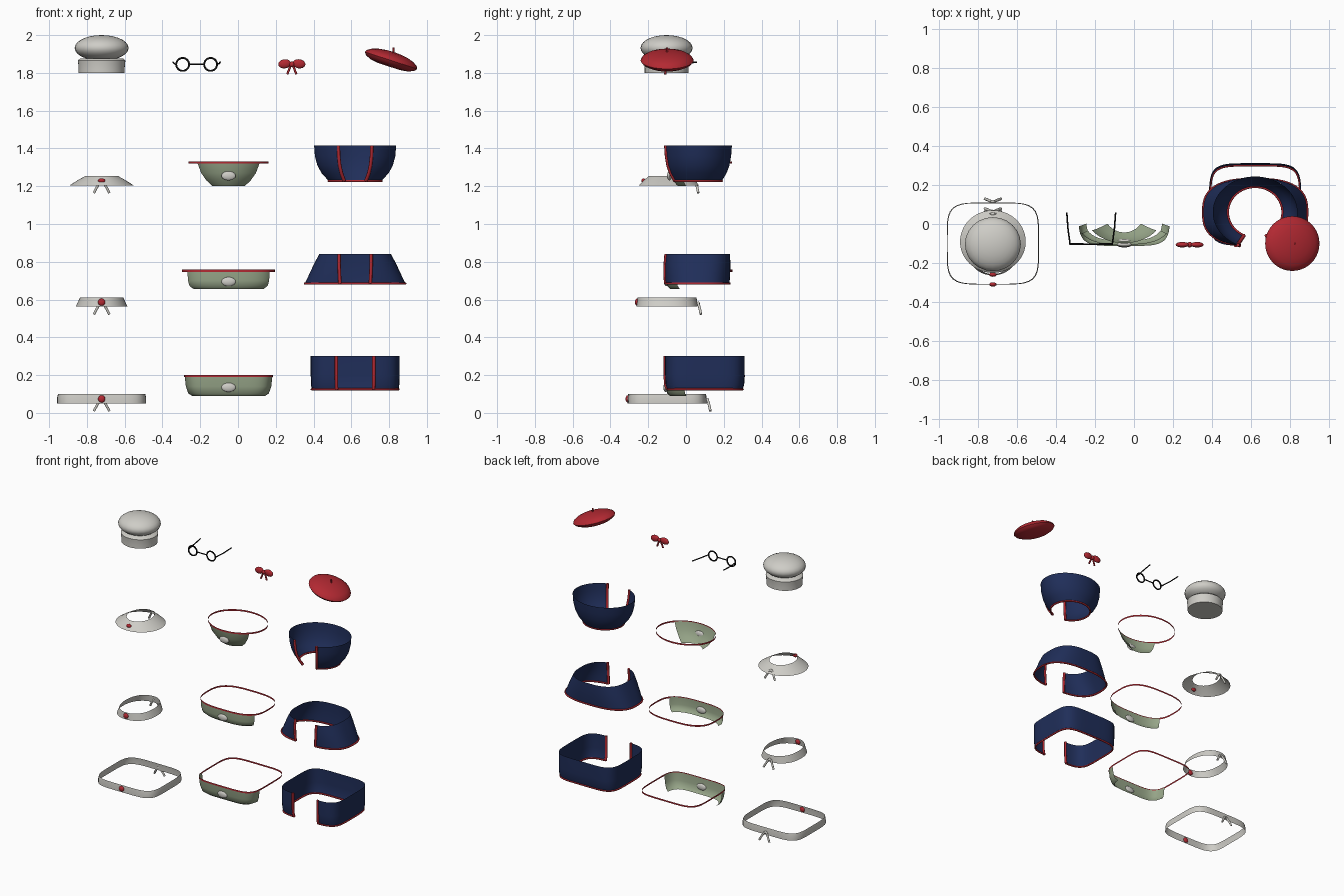
import bpy
import bmesh
from math import sin, cos, pi, radians
from mathutils import Matrix, Vector

if "Cube" in bpy.data.objects:
    bpy.data.objects.remove(bpy.data.objects["Cube"])


def material(name, colour):
    m = bpy.data.materials.new(name)
    m.use_nodes = True
    m.diffuse_color = (*colour, 1)
    m.node_tree.nodes["Principled BSDF"].inputs["Base Color"].default_value = (*colour, 1)
    return m


WHITE = material("off white", (0.62, 0.61, 0.57))
RED = material("red", (0.45, 0.022, 0.032))
NAVY = material("navy", (0.014, 0.027, 0.10))
GREEN = material("sage green", (0.31, 0.38, 0.25))
BLACK = material("black", (0.006, 0.006, 0.006))


def finish(name, bm, mat):
    mesh = bpy.data.meshes.new(name)
    bm.to_mesh(mesh)
    bm.free()
    obj = bpy.data.objects.new(name, mesh)
    bpy.context.collection.objects.link(obj)
    mesh.materials.append(mat)
    bpy.ops.object.select_all(action='DESELECT')
    bpy.context.view_layer.objects.active = obj
    obj.select_set(True)
    bpy.ops.object.shade_smooth_by_angle(angle=radians(40))
    return obj


def outline(centre, row, n, degrees):
    """Point on a superellipse, with the angle measured from the front."""
    z, rx, ry = row[:3]
    a = radians(degrees)
    k = (abs(sin(a)) ** n + abs(cos(a)) ** n) ** (-1 / n)
    return Vector((centre[0] + rx * k * sin(a), centre[1] - ry * k * cos(a), z))


def loft(name, mat, centre, rows, n, spans, steps=72):
    """Open cloth surface through stacked outlines, each with its own angle span."""
    bm = bmesh.new()
    grid = [[bm.verts.new(outline(centre, row, n, a + (b - a) * i / steps))
             for i in range(steps + 1)] for row, (a, b) in zip(rows, spans)]
    for low, high in zip(grid, grid[1:]):
        for i in range(steps):
            bm.faces.new((low[i], low[i + 1], high[i + 1], high[i]))
    bmesh.ops.remove_doubles(bm, verts=bm.verts, dist=1e-5)
    return finish(name, bm, mat)


def tube(name, mat, points, radius, cyclic=False):
    curve = bpy.data.curves.new(name, 'CURVE')
    curve.dimensions = '3D'
    curve.bevel_depth = radius
    curve.bevel_resolution = 2
    curve.use_fill_caps = True
    spline = curve.splines.new('POLY')
    spline.points.add(len(points) - 1)
    for p, co in zip(spline.points, points):
        p.co = (*co, 1)
    spline.use_cyclic_u = cyclic
    obj = bpy.data.objects.new(name, curve)
    bpy.context.collection.objects.link(obj)
    curve.materials.append(mat)


def ellipsoid(name, mat, centre, size, tilt=0):
    bm = bmesh.new()
    bmesh.ops.create_uvsphere(bm, u_segments=24, v_segments=14, radius=1)
    bm.transform(Matrix.Translation(centre) @ Matrix.Rotation(radians(tilt), 4, 'Y')
                 @ Matrix.Diagonal((*size, 1)))
    return finish(name, bm, mat)


def lathe(name, mat, centre, profile, tilt=0, squash=1, steps=40):
    """Spin a (radius, height) profile that starts and ends on the axis."""
    bm = bmesh.new()
    rings = [[bm.verts.new((r * cos(2 * pi * i / steps), r * squash * sin(2 * pi * i / steps), z))
              for i in range(steps)] for r, z in profile]
    for low, high in zip(rings, rings[1:]):
        for i in range(steps):
            j = (i + 1) % steps
            bm.faces.new((low[i], low[j], high[j], high[i]))
    bmesh.ops.remove_doubles(bm, verts=bm.verts, dist=1e-5)
    bm.transform(Matrix.Translation(centre) @ Matrix.Rotation(radians(tilt), 4, 'Y'))
    return finish(name, bm, mat)


# Tall hat: band with a puffed crown
hat = (-0.722, -0.103, 1.80)
lathe("hat_band", WHITE, hat, [(0, 0), (0.122, 0), (0.122, 0.025), (0.124, 0.05),
                               (0.126, 0.066), (0.115, 0.075), (0, 0.08)], squash=0.95)
ellipsoid("hat_crown", WHITE, (hat[0], hat[1], 1.932), (0.143, 0.138, 0.068))

# Neck bands: each has a front gem and two tails behind
BANDS = {
    "round": ((-0.722, -0.09), 2, [(1.205, 0.168, 0.16), (1.23, 0.13, 0.135), (1.255, 0.085, 0.105)]),
    "oval": ((-0.722, -0.10), 2.2, [(0.562, 0.137, 0.162), (0.61, 0.115, 0.156)]),
    "square": ((-0.722, -0.10), 5, [(0.05, 0.236, 0.21), (0.08, 0.236, 0.209), (0.1, 0.231, 0.206)]),
}
for label, (centre, n, rows) in BANDS.items():
    loft(label + "_neck_band", WHITE, centre, rows, n, [(0, 360)] * len(rows))
    middle = rows[len(rows) // 2] if len(rows) > 2 else [sum(v) / 2 for v in zip(*rows)]
    front, back = outline(centre, middle, n, 0), outline(centre, middle, n, 180)
    flat = 0.013 if label == "round" else 0.019
    ellipsoid(label + "_gem", RED, (front.x, front.y, rows[0][0] + 0.024), (0.019, 0.011, flat))
    knot = Vector((back.x, back.y + 0.006, rows[0][0] + 0.018))
    ellipsoid(label + "_tail_knot", WHITE, knot, (0.012, 0.008, 0.01))
    for side, word in ((1, "left"), (-1, "right")):
        tube(f"{label}_{word}_tail", WHITE,
             [knot + Vector((side * 0.008, 0, 0)), knot + Vector((side * 0.025, 0.008, -0.028)),
              knot + Vector((side * 0.041, 0.014, -0.058))], 0.007)

# Aprons: a belt loop, a front cloth and an oval badge
APRONS = {
    "round": ((-0.05, 0.072), 2, 52, 1.255,
              [(1.2, 0.108, 0.115), (1.23, 0.148, 0.14), (1.27, 0.184, 0.16), (1.325, 0.21, 0.17)]),
    "oval": ((-0.05, 0.07), 3, 53, 0.695,
             [(0.657, 0.21, 0.155), (0.672, 0.233, 0.17), (0.70, 0.242, 0.175), (0.752, 0.245, 0.175)]),
    "square": ((-0.05, 0.10), 5, 62, 0.135,
               [(0.09, 0.195, 0.185), (0.103, 0.215, 0.2), (0.14, 0.228, 0.208), (0.195, 0.234, 0.212)]),
}
for label, (centre, n, edge, badge_z, rows) in APRONS.items():
    loft(label + "_apron_cloth", GREEN, centre, rows, n, [(-edge, edge)] * len(rows))
    z, rx, ry = rows[-1]
    belt = [(z - 0.006, rx + 0.001, ry + 0.001), (z + 0.006, rx + 0.001, ry + 0.001)]
    loft(label + "_apron_belt", RED, centre, belt, n, [(0, 360)] * 2)
    below = min(rows, key=lambda r: abs(r[0] - badge_z))
    ellipsoid(label + "_apron_badge", WHITE,
              (centre[0], centre[1] - below[2], badge_z), (0.038, 0.012, 0.024))

# Capes: open at the front, with red piping on the edges and hem
CAPES = {
    "round": ((0.62, 0.06), 2,
              [(1.228, 0.14, 0.13, 24), (1.27, 0.178, 0.155, 24), (1.31, 0.2, 0.17, 24),
               (1.36, 0.213, 0.179, 24), (1.415, 0.217, 0.183, 24)]),
    "oval": ((0.62, 0.06), 2.7,
             [(0.685, 0.266, 0.17, 17), (0.73, 0.245, 0.174, 19), (0.79, 0.217, 0.175, 22),
              (0.84, 0.19, 0.173, 25)]),
    "square": ((0.62, 0.10), 5,
               [(0.125, 0.23, 0.2, 23), (0.15, 0.234, 0.208, 23), (0.2, 0.235, 0.211, 23),
                (0.3, 0.235, 0.211, 23)]),
}
for label, (centre, n, rows) in CAPES.items():
    loft(label + "_cape_cloth", NAVY, centre, rows, n, [(r[3], 360 - r[3]) for r in rows])
    for side, word in ((1, "left"), (-1, "right")):
        tube(f"{label}_cape_{word}_piping", RED,
             [outline(centre, r, n, side * r[3]) for r in rows], 0.009)
    gap = rows[0][3]
    tube(label + "_cape_hem", RED, [outline(centre, rows[0], n, gap + (360 - 2 * gap) * i / 72)
                                    for i in range(73)], 0.006)

# Glasses: two rims, a bridge and two arms
gx, gy, gz = -0.219, -0.103, 1.845
for side, word in ((1, "left"), (-1, "right")):
    x = gx + side * 0.074
    tube(word + "_rim", BLACK, [(x + 0.034 * cos(i * pi / 16), gy, gz + 0.034 * sin(i * pi / 16))
                                for i in range(32)], 0.005, True)
    tube(word + "_arm", BLACK, [(gx + side * 0.108, gy, gz), (gx + side * 0.119, gy + 0.08, gz + 0.004),
                                (gx + side * 0.125, gy + 0.162, gz + 0.012)], 0.004)
tube("glasses_bridge", BLACK, [(gx - 0.04, gy, gz), (gx + 0.04, gy, gz)], 0.004)

# Bow: knot, two loops and two ribbons
bx, by, bz = 0.285, -0.106, 1.845
ellipsoid("bow_knot", RED, (bx, by, bz), (0.015, 0.014, 0.015))
for side, word in ((1, "left"), (-1, "right")):
    ellipsoid(f"bow_{word}_loop", RED, (bx + side * 0.038, by, bz + 0.003), (0.034, 0.014, 0.024), side * 8)
    tube(f"bow_{word}_ribbon", RED, [(bx + side * 0.004, by, bz), (bx + side * 0.024, by - 0.004, bz - 0.052)], 0.006)

# Beret: domed cap with a nearly flat underside and a stalk
cap = Vector((0.81, -0.10, 1.866))
lathe("beret", RED, cap, [(0, -0.034), (0.06, -0.034), (0.105, -0.028), (0.135, -0.014), (0.146, 0),
                          (0.138, 0.014), (0.115, 0.028), (0.08, 0.039), (0.04, 0.045), (0, 0.047)], 18, 0.96)
tube("beret_stalk", RED, [cap + Vector((0.012, 0, 0.03)), cap + Vector((0.013, 0, 0.068))], 0.005)
